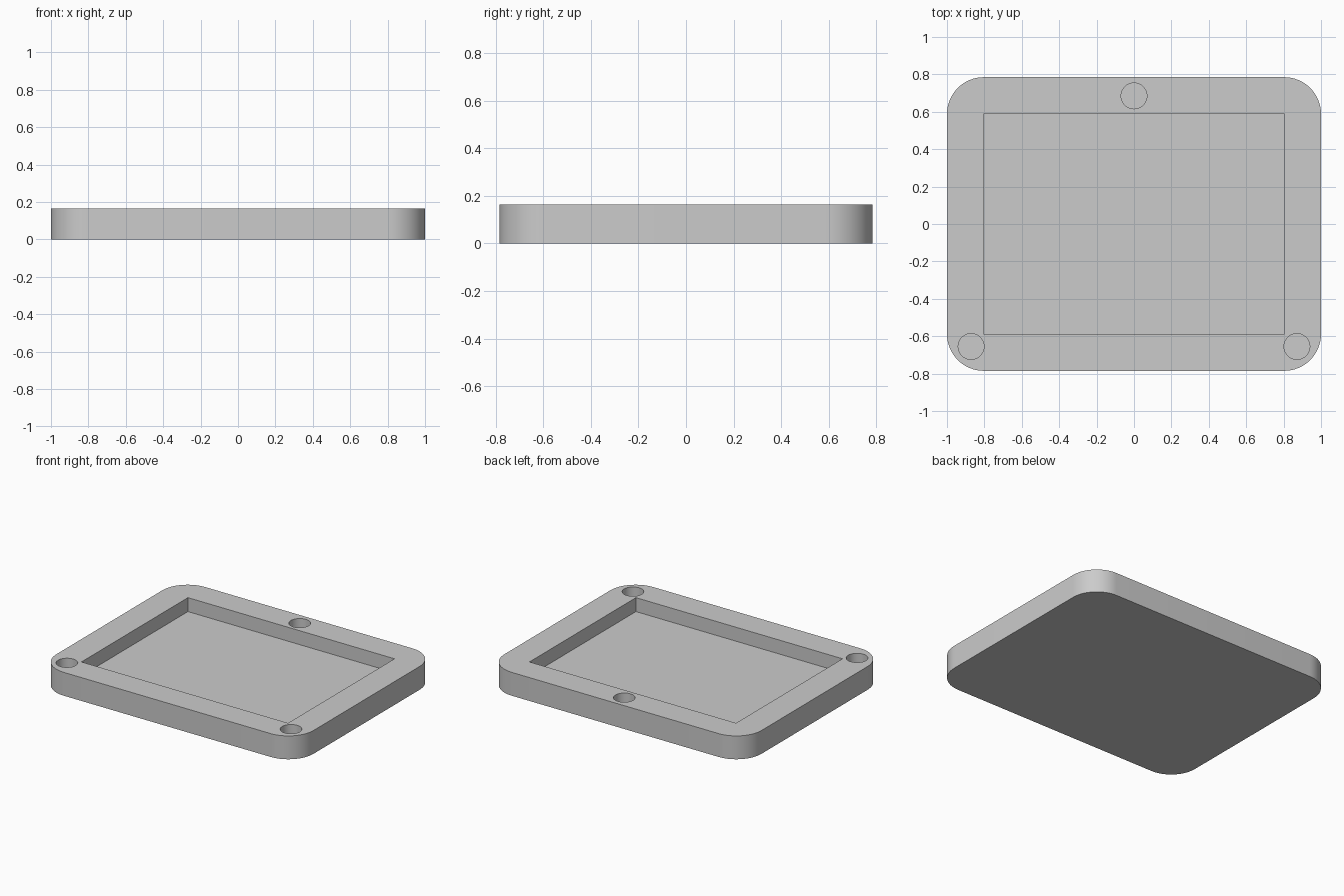
import bpy, bmesh, math

cube = bpy.data.objects.get("Cube")
if cube:
    bpy.data.objects.remove(cube, do_unlink=True)

HALF_X, HALF_Y, HEIGHT, CORNER = 1.0, 0.785, 0.164, 0.197
POCKET_X, POCKET_Y, DEPTH = 0.803, 0.591, 0.098
HOLE_RADIUS = 0.069

grey = bpy.data.materials.new("light_grey")
grey.use_nodes = True
grey.diffuse_color = (0.6, 0.6, 0.6, 1)
grey.node_tree.nodes["Principled BSDF"].inputs["Base Color"].default_value = (0.6, 0.6, 0.6, 1)


def prism(name, outline, z0, z1):
    """Extrude a flat outline from z0 to z1."""
    bm = bmesh.new()
    face = bm.faces.new([bm.verts.new((x, y, z0)) for x, y in outline])
    top = bmesh.ops.extrude_face_region(bm, geom=[face])["geom"]
    verts = [v for v in top if isinstance(v, bmesh.types.BMVert)]
    bmesh.ops.translate(bm, verts=verts, vec=(0, 0, z1 - z0))
    bmesh.ops.recalc_face_normals(bm, faces=bm.faces)
    mesh = bpy.data.meshes.new(name)
    bm.to_mesh(mesh)
    bm.free()
    mesh.materials.append(grey)
    obj = bpy.data.objects.new(name, mesh)
    bpy.context.collection.objects.link(obj)
    return obj


def arc(cx, cy, radius, start, sweep, steps):
    return [(cx + radius * math.cos(start + sweep * i / steps),
             cy + radius * math.sin(start + sweep * i / steps)) for i in range(steps + 1)]


# Tray body with rounded corners
outline = []
for i, (sx, sy) in enumerate([(1, 1), (-1, 1), (-1, -1), (1, -1)]):
    outline += arc(sx * (HALF_X - CORNER), sy * (HALF_Y - CORNER), CORNER,
                   i * math.pi / 2, math.pi / 2, 16)
tray = prism("tray_body", outline, 0, HEIGHT)

# Cutters for the rectangular pocket and the three round sockets
floor, above = HEIGHT - DEPTH, HEIGHT + 0.1
pocket = [(-POCKET_X, -POCKET_Y), (POCKET_X, -POCKET_Y), (POCKET_X, POCKET_Y), (-POCKET_X, POCKET_Y)]
cutters = [prism("pocket_cutter", pocket, floor, above)]
for x, y in [(0, 0.685), (-0.871, -0.655), (0.871, -0.655)]:
    circle = arc(x, y, HOLE_RADIUS, 0, math.tau, 48)[:-1]
    cutters.append(prism("socket_cutter", circle, floor, above))

bpy.ops.object.select_all(action="DESELECT")
bpy.context.view_layer.objects.active = tray
tray.select_set(True)
for cutter in cutters:
    cutter.hide_render = True
    mod = tray.modifiers.new(cutter.name, "BOOLEAN")
    mod.operation = "DIFFERENCE"
    mod.solver = "EXACT"
    mod.object = cutter
    bpy.ops.object.modifier_apply(modifier=mod.name)
for cutter in cutters:
    bpy.data.objects.remove(cutter, do_unlink=True)

bpy.ops.object.shade_smooth_by_angle(angle=math.radians(30))
